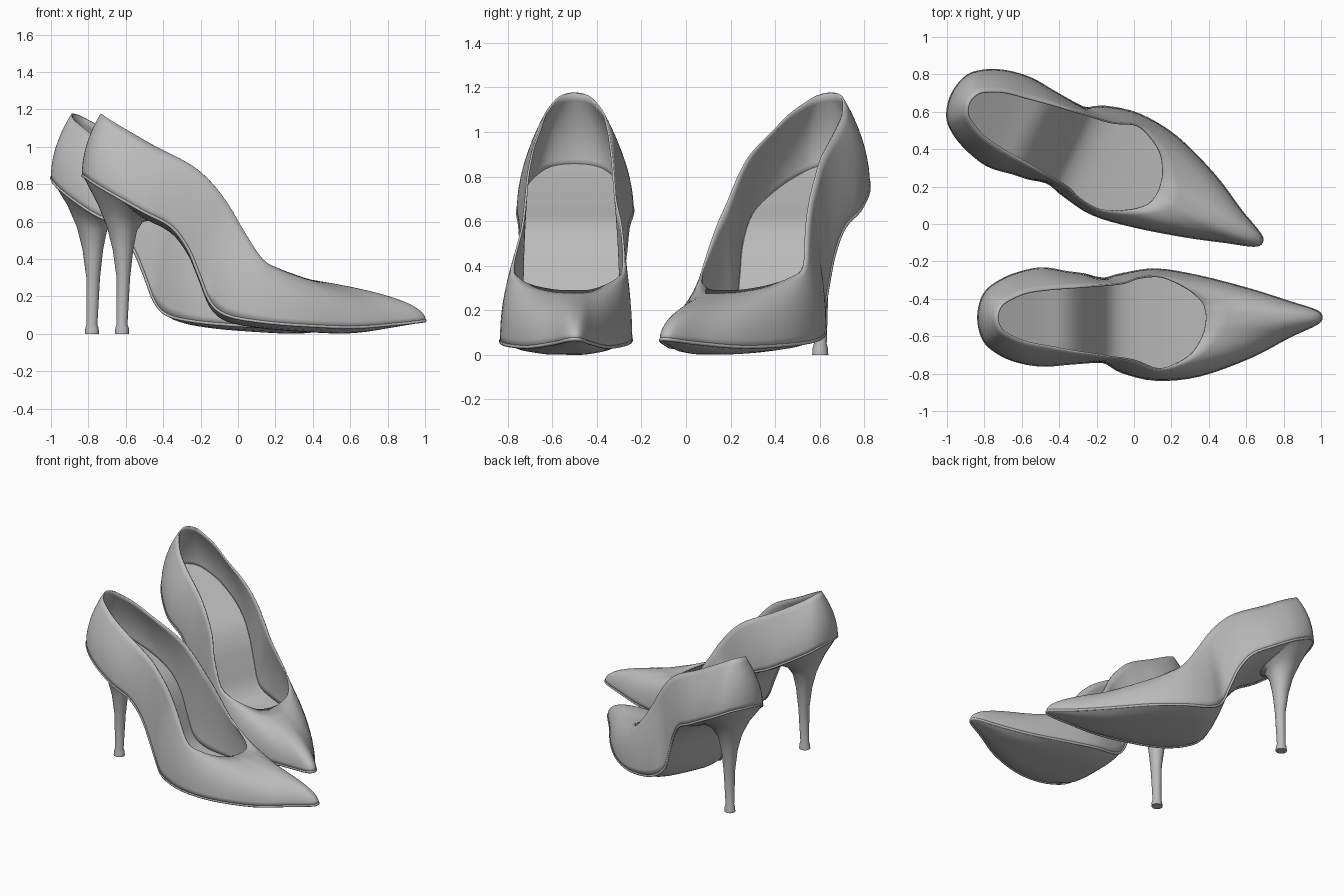
import bpy, bmesh, math
from mathutils import Matrix, Vector

if "Cube" in bpy.data.objects:
    bpy.data.objects.remove(bpy.data.objects["Cube"])

grey = bpy.data.materials.new("soft_grey")
grey.use_nodes = True
tone = (0.5, 0.5, 0.5, 1)
grey.diffuse_color = tone
grey.node_tree.nodes["Principled BSDF"].inputs["Base Color"].default_value = tone

# Heel-to-toe stations: sole edge (x, outer, inner, z), then opening rim (x, outer, inner, z)
STATIONS = [
    (-.83, 0, 0, .845, -.73, 0, 0, 1.175),
    (-.81, .10, .10, .835, -.715, .05, .05, 1.165),
    (-.76, .165, .165, .80, -.68, .085, .085, 1.14),
    (-.65, .225, .225, .735, -.58, .13, .13, 1.08),
    (-.5, .254, .26, .65, -.45, .155, .15, 1.005),
    (-.36, .245, .24, .575, -.32, .18, .16, .94),
    (-.27, .238, .228, .46, -.22, .195, .168, .88),
    (-.21, .235, .212, .32, -.13, .21, .175, .795),
    (-.15, .24, .207, .175, -.05, .22, .185, .69),
    (-.06, .29, .23, .10, .02, .235, .21, .57),
    (.12, .33, .254, .065, .13, .275, .22, .40),
    (.35, .307, .217, .045, .22, .25, .19, .345),
    (.62, .21, .147, .035, .31, .19, .135, .31),
    (.83, .10, .08, .05, .365, .10, .08, .29),
    (.97, .035, .035, .065, .38, .045, .04, .286),
    (1, 0, 0, .07, .385, 0, 0, .285),
]
# Heel rings: z, centre x, half length, half width, tilt
HEEL = [(0, -.62, .038, .036, 0), (.03, -.62, .036, .034, 0), (.05, -.62, .029, .029, 0),
        (.3, -.613, .036, .04, 0), (.45, -.615, .055, .055, 0), (.56, -.62, .08, .082, .12),
        (.645, -.63, .12, .13, .4), (.72, -.635, .185, .215, .58)]
STEPS = 4


def smooth_loop(points):
    """Closed smooth curve through the points."""
    n, result = len(points), []
    for i in range(n):
        a, b, c, d = (points[(i + k) % n] for k in (-1, 0, 1, 2))
        for s in range(STEPS):
            t = s / STEPS
            result.append(b + (c - a) * t / 2 + (a - b * 2.5 + c * 2 - d / 2) * t**2
                          + (b * 3 - a - c * 3 + d) * t**3 / 2)
    return result


def station_loop(k):
    outer = [Vector((s[k], s[k + 1], s[k + 3])) for s in STATIONS]
    inner = [Vector((s[k], -s[k + 2], s[k + 3])) for s in STATIONS[-2:0:-1]]
    return smooth_loop(outer + inner)


def loft(name, rows, place, closed=True, caps=False, thickness=0):
    """Skin a list of equal-length rows of points."""
    bm = bmesh.new()
    grid = [[bm.verts.new(place @ p) for p in row] for row in rows]
    n = len(rows[0])
    for low, high in zip(grid, grid[1:]):
        for i in range(n if closed else n - 1):
            j = (i + 1) % n
            bm.faces.new((low[i], low[j], high[j], high[i]))
    if caps:
        bm.faces.new(grid[0])
        bm.faces.new(grid[-1])
    bmesh.ops.remove_doubles(bm, verts=bm.verts, dist=0.0005)
    bmesh.ops.recalc_face_normals(bm, faces=bm.faces)
    mesh = bpy.data.meshes.new(name)
    bm.to_mesh(mesh)
    bm.free()
    obj = bpy.data.objects.new(name, mesh)
    bpy.context.collection.objects.link(obj)
    mesh.materials.append(grey)
    if thickness:
        mod = obj.modifiers.new("thickness", "SOLIDIFY")
        mod.thickness, mod.offset = thickness, 0
    bpy.ops.object.select_all(action="DESELECT")
    obj.select_set(True)
    bpy.context.view_layer.objects.active = obj
    bpy.ops.object.shade_smooth_by_angle(angle=math.radians(40))


def bead(name, points, radius, place):
    curve = bpy.data.curves.new(name, "CURVE")
    curve.dimensions = "3D"
    curve.bevel_depth, curve.bevel_resolution = radius, 2
    spline = curve.splines.new("POLY")
    spline.points.add(len(points) - 1)
    for point, p in zip(spline.points, points):
        point.co = (*(place @ p), 1)
    spline.use_cyclic_u = True
    curve.materials.append(grey)
    bpy.context.collection.objects.link(bpy.data.objects.new(name, curve))


def sheet(edge, scale, lift, dip):
    """Rows running across the shoe between matching edge points."""
    rows = []
    for i in range(len(edge) // 2 + 1):
        a, b = edge[i], edge[-i]
        mid = (a + b) / 2
        row = []
        for k in range(9):
            t = k / 4 - 1
            p = mid + (b - a) / 2 * t * scale
            fullness = min(1, (a - b).length / 0.4)
            p.z += lift - dip * fullness * (1 - t**4)
            row.append(p)
        rows.append(row)
    return rows


def build_shoe(side, place):
    edge, rim = station_loop(0), station_loop(4)
    # Upper: bulging wall from the sole edge to the opening
    rows = []
    for r in range(11):
        t = r / 10
        row = []
        for a, c in zip(edge, rim):
            toe = min(1, max(0, (a.x + .3) / .5))
            b = Vector((a.x, a.y, a.z + (c.z - a.z) * (.5 + .05 * toe)))
            row.append(a * (1 - t)**2 + b * 2 * t * (1 - t) + c * t**2)
        rows.append(row)
    loft(side + "_upper", rows, place, thickness=.01)
    # Sole, insole and welt
    loft(side + "_sole", sheet(edge, 1, 0, .035), place, closed=False)
    loft(side + "_insole", sheet(edge, .97, .015, 0), place, closed=False)
    bead(side + "_welt", edge, .009, place)
    # Stiletto heel
    rings = []
    for z, x, length, width, tilt in HEEL:
        ring = []
        for k in range(32):
            a = math.tau * k / 32
            dx = length * math.cos(a)
            ring.append(Vector((x + dx, width * math.sin(a), z - tilt * dx)))
        rings.append(ring)
    loft(side + "_heel", rings, place, caps=True)


flip = Matrix.Diagonal((1, -1, 1, 1))
build_shoe("front_shoe", Matrix.Translation((0, -.5, 0)) @ flip)
build_shoe("back_shoe", Matrix.Translation((-.88, .65, 0))
           @ Matrix.Rotation(math.radians(-25.5), 4, "Z") @ Matrix.Translation((.73, 0, 0)))
